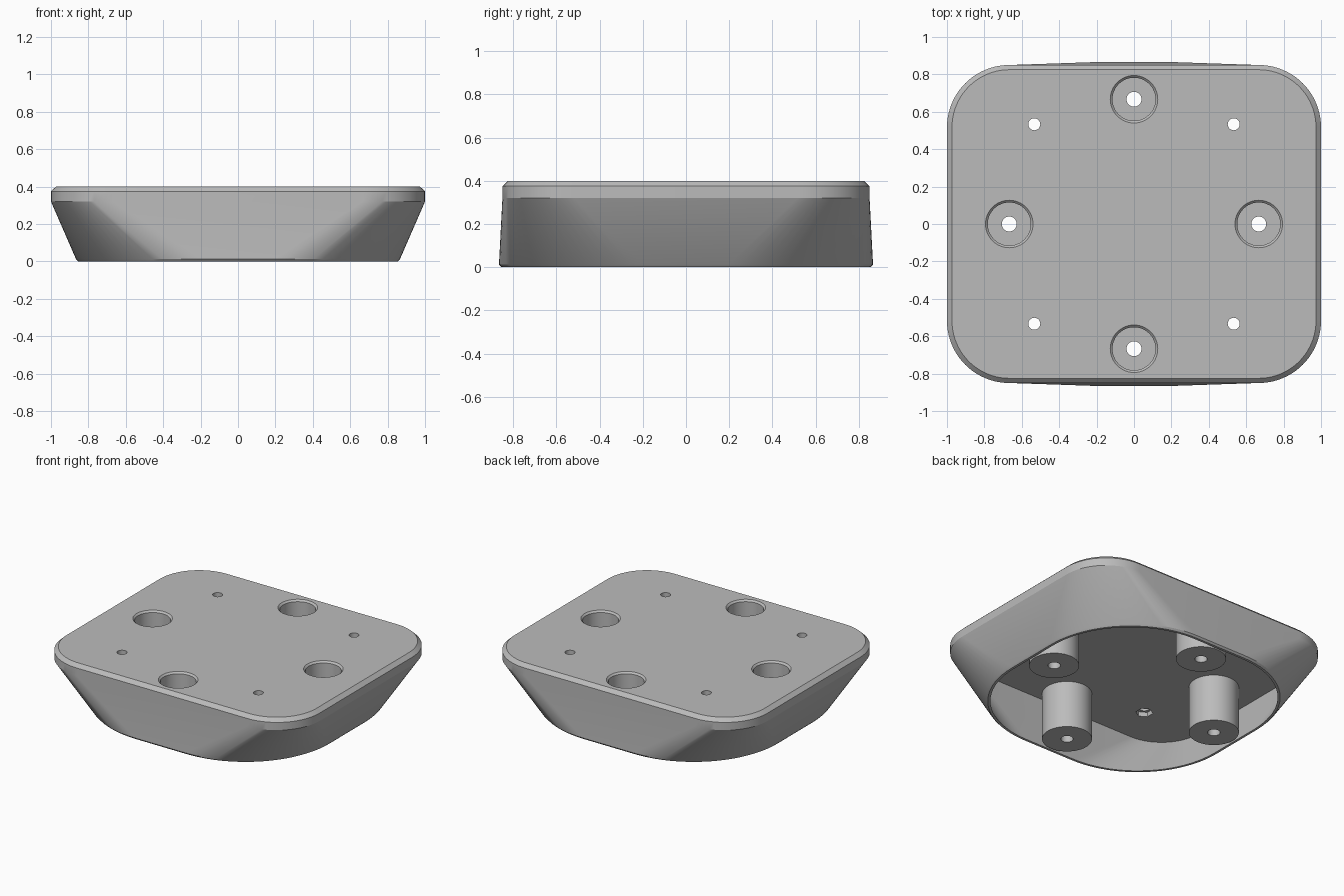
import bpy, bmesh, math

cube = bpy.data.objects.get("Cube")
if cube:
    bpy.data.objects.remove(cube, do_unlink=True)

grey = bpy.data.materials.new("plain_grey")
grey.use_nodes = True
grey.diffuse_color = (0.5, 0.5, 0.5, 1)
grey.node_tree.nodes["Principled BSDF"].inputs["Base Color"].default_value = (0.5, 0.5, 0.5, 1)


def ring(hx, hy, r, steps):
    """Rounded rectangle outline; a circle when r equals both half sizes."""
    pts = []
    for q, (sx, sy) in enumerate([(1, 1), (-1, 1), (-1, -1), (1, -1)]):
        for i in range(steps + 1):
            a = (q + i / steps) * math.pi / 2
            pts.append((sx * (hx - r) + r * math.cos(a), sy * (hy - r) + r * math.sin(a)))
    return pts


def loft(name, sections, at=(0, 0), steps=16):
    """Closed solid through (half x, half y, corner radius, z) sections."""
    bm = bmesh.new()
    loops = [[bm.verts.new((x + at[0], y + at[1], z)) for x, y in ring(hx, hy, r, steps)]
             for hx, hy, r, z in sections]
    n = len(loops[0])
    for low, high in zip(loops, loops[1:]):
        for i in range(n):
            j = (i + 1) % n
            bm.faces.new((low[i], low[j], high[j], high[i]))
    bm.faces.new(loops[0][::-1])
    bm.faces.new(loops[-1])
    bmesh.ops.remove_doubles(bm, verts=bm.verts, dist=1e-5)
    bmesh.ops.recalc_face_normals(bm, faces=bm.faces)
    mesh = bpy.data.meshes.new(name)
    bm.to_mesh(mesh)
    bm.free()
    mesh.materials.append(grey)
    obj = bpy.data.objects.new(name, mesh)
    bpy.context.collection.objects.link(obj)
    return obj


def round_solid(name, profile, at, steps=12):
    return loft(name, [(r, r, r, z) for r, z in profile], at, steps)


def hexagon(name, radius, z0, z1, at):
    bpy.ops.mesh.primitive_cylinder_add(vertices=6, radius=radius, depth=z1 - z0,
                                        location=(at[0], at[1], (z0 + z1) / 2))
    obj = bpy.context.object
    obj.name = name
    obj.data.materials.append(grey)
    return obj


def combine(target, tool, operation):
    mod = target.modifiers.new(operation, 'BOOLEAN')
    mod.operation = operation
    mod.solver = 'EXACT'
    mod.object = tool
    bpy.ops.object.select_all(action='DESELECT')
    bpy.context.view_layer.objects.active = target
    target.select_set(True)
    bpy.ops.object.modifier_apply(modifier=mod.name)
    bpy.data.objects.remove(tool, do_unlink=True)


# Outer shell: squarish round foot lofted to a rounded rectangle top
base = loft("hollow_base", [
    (0.855, 0.855, 0.657, 0), (0.866, 0.866, 0.667, 0.012),
    (1, 0.85, 0.333, 0.32), (1, 0.85, 0.333, 0.375), (0.973, 0.825, 0.307, 0.4)], steps=20)

# Cavity open at the bottom
cavity = loft("cavity_cutter", [
    (0.834, 0.834, 0.64, -0.02), (0.838, 0.838, 0.64, 0),
    (0.972, 0.825, 0.307, 0.333)], steps=20)
combine(base, cavity, 'DIFFERENCE')

# Screw bosses with counterbores from above
d = 0.667
for at in [(d, 0), (-d, 0), (0, d), (0, -d)]:
    combine(base, round_solid("boss", [(0.16, 0), (0.16, 0.36)], at), 'UNION')
    bore = [(0.04, -0.05), (0.04, 0.067), (0.115, 0.067), (0.115, 0.388), (0.127, 0.4), (0.127, 0.45)]
    combine(base, round_solid("bore_cutter", bore, at), 'DIFFERENCE')

# Small corner holes with hexagonal nut pockets underneath
d = 0.533
for at in [(d, d), (-d, d), (-d, -d), (d, -d)]:
    combine(base, round_solid("hole_cutter", [(0.032, 0.3), (0.032, 0.45)], at, 6), 'DIFFERENCE')
    combine(base, hexagon("nut_cutter", 0.056, 0.3, 0.365, at), 'DIFFERENCE')

bpy.ops.object.select_all(action='DESELECT')
bpy.context.view_layer.objects.active = base
base.select_set(True)
bpy.ops.object.shade_smooth_by_angle(angle=math.radians(20))
